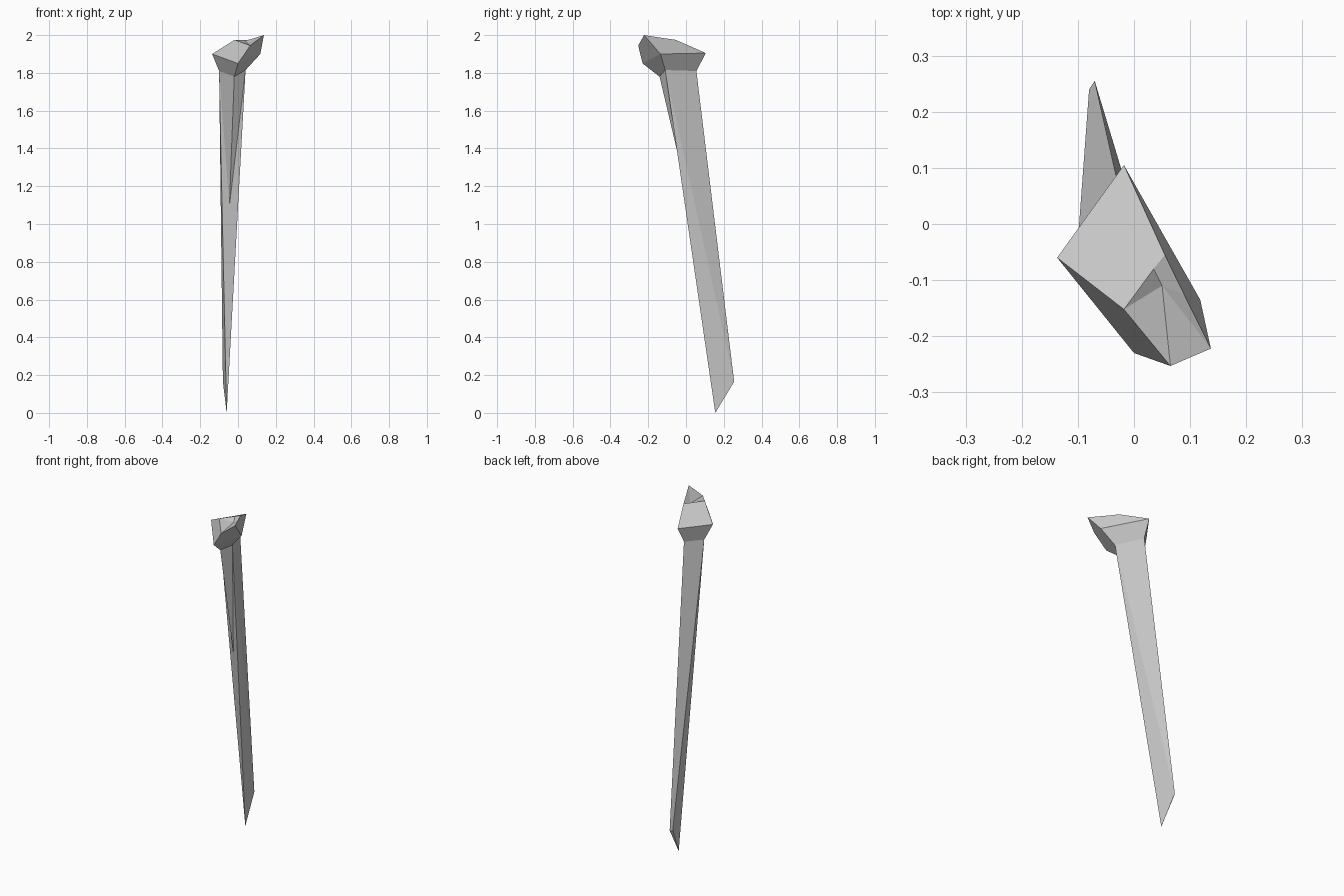
import bpy, bmesh

if "Cube" in bpy.data.objects:
    bpy.data.objects.remove(bpy.data.objects["Cube"])


def build(name, points, faces):
    """Low-poly part from named corner points; each face is a string of corners."""
    bm = bmesh.new()
    v = {k: bm.verts.new(p) for k, p in points.items()}
    for f in faces.split():
        bm.faces.new([v[c] for c in f])
    bmesh.ops.recalc_face_normals(bm, faces=bm.faces)
    mesh = bpy.data.meshes.new(name)
    bm.to_mesh(mesh)
    bm.free()
    ob = bpy.data.objects.new(name, mesh)
    bpy.context.collection.objects.link(ob)
    return ob


# neck corners shared by the shaft and the head
neck = {
    "t": (-0.10, -0.03, 1.81),   # left
    "u": (-0.02, -0.14, 1.78),   # front
    "v": (0.04, -0.11, 1.815),   # right
    "w": (-0.025, 0.055, 1.81),  # back
}

# chisel-pointed end of the shaft
tip = {
    "p": (-0.08, 0.24, 0.165),
    "q": (-0.07, 0.255, 0.165),
    "r": (-0.06, 0.155, 0.0),
}

# leaning tapered shaft
build("shaft", neck | tip, "tvr trp tpqw wqv vqr rqp twv")

# thin front rib that sinks into the shaft
build("shaft_rib", {k: (neck | tip)[k] for k in "tuvp"}, "tup uvp tvp tvu")

# lower rim of the head, crown, and overhanging lip
rim = {
    "A": (-0.137, -0.06, 1.90),
    "B": (-0.018, 0.105, 1.905),
    "H": (0.118, -0.135, 1.90),
    "G": (0.0, -0.23, 1.85),
}
crown = {
    "C": (0.055, -0.055, 1.975),
    "D": (-0.018, -0.152, 1.975),
    "E": (0.065, -0.253, 1.945),
    "F": (0.137, -0.222, 2.0),
}
# small notch behind the lip
notch = {
    "Q": (0.002, -0.125, 1.975),
    "S": (0.035, -0.08, 1.975),
    "R": (0.089, -0.125, 1.985),
    "P": (0.05, -0.11, 1.955),
}
build("head", neck | rim | crown | notch,
      "ABCSQD ADEG GEFH HFRCB DPQ DEP EFP FRP QPS PRCS "
      "AGut GHvu HBwv BAtw twvu")
